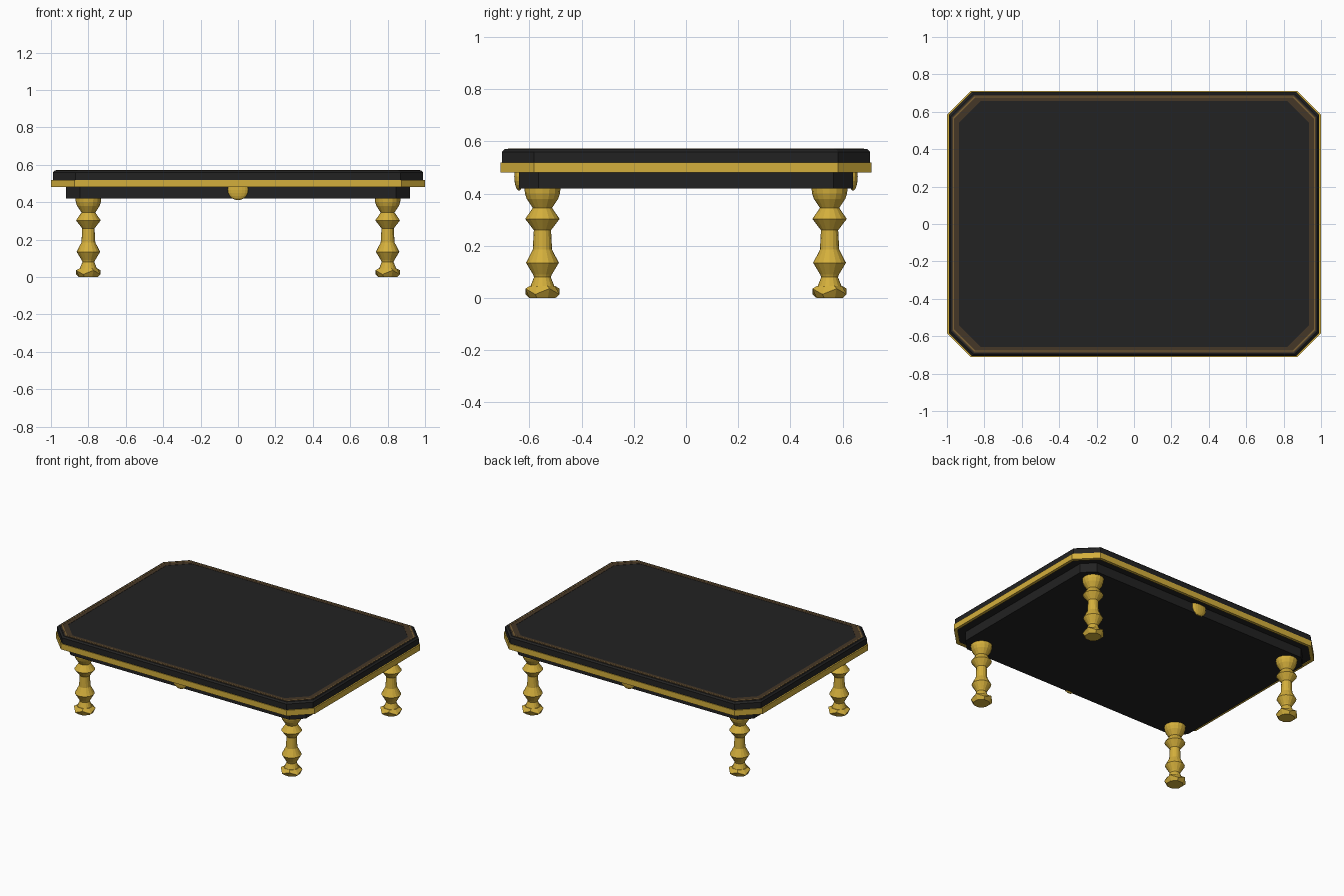
import bpy, bmesh, math

if "Cube" in bpy.data.objects:
    bpy.data.objects.remove(bpy.data.objects["Cube"])


def mat(name, rgb):
    m = bpy.data.materials.new(name)
    m.diffuse_color = (*rgb, 1)
    m.use_nodes = True
    m.node_tree.nodes["Principled BSDF"].inputs["Base Color"].default_value = m.diffuse_color
    return m


BLACK = mat("black lacquer", (0.016, 0.016, 0.016))
GOLD = mat("gold", (0.658, 0.429, 0.045))
BROWN = mat("dark brown inlay", (0.06, 0.038, 0.02))
BRONZE = mat("bronze line", (0.2, 0.12, 0.035))


def octagon(hx, hy, c):
    return [(hx, c - hy), (hx, hy - c), (hx - c, hy), (c - hx, hy),
            (-hx, hy - c), (-hx, c - hy), (c - hx, -hy), (hx - c, -hy)]


def loft(name, loops, material, closed=False):
    """Join matching loops of points; cap the ends, or wrap round if closed."""
    bm = bmesh.new()
    rings = [[bm.verts.new(p) for p in lp] for lp in loops]
    n = len(rings[0])
    pairs = list(zip(rings, rings[1:]))
    if closed:
        pairs.append((rings[-1], rings[0]))
    else:
        bm.faces.new(rings[0][::-1])
        bm.faces.new(rings[-1])
    for a, b in pairs:
        for i in range(n):
            j = (i + 1) % n
            bm.faces.new((a[i], a[j], b[j], b[i]))
    bmesh.ops.recalc_face_normals(bm, faces=bm.faces)
    me = bpy.data.meshes.new(name)
    bm.to_mesh(me)
    bm.free()
    me.materials.append(material)
    ob = bpy.data.objects.new(name, me)
    bpy.context.collection.objects.link(ob)
    return ob


def oct_loft(name, sections, material, closed=False):
    loops = [[(x, y, z) for x, y in octagon(hx, hy, c)] for hx, hy, c, z in sections]
    return loft(name, loops, material, closed)


# Tabletop, gold edging and apron
oct_loft("tabletop", [(.985, .7, .12, .485), (.99, .705, .122, .49), (.99, .705, .122, .56),
                      (.98, .695, .12, .57)], BLACK)
oct_loft("edge_band", [(1, .71, .127, .48), (1, .71, .127, .52),
                       (.98, .69, .12, .52), (.98, .69, .12, .48)], GOLD, True)
oct_loft("apron", [(.92, .64, .075, .42), (.92, .64, .075, .5)], BLACK)


# Painted border on the top
def border(name, outer, inner, z, material):
    oct_loft(name, [(*outer, .5695), (*outer, z), (*inner, z), (*inner, .5695)],
             material, True)


border("border_inlay", (.972, .69, .118), (.935, .657, .115), .5715, BROWN)
border("border_line", (.969, .681, .115), (.963, .676, .114), .5725, BRONZE)

# Turned legs with faceted feet
PROFILE = [(.03, .03), (.046, .045), (.032, .08), (.036, .09), (.063, .135), (.037, .185),
           (.033, .26), (.066, .303), (.037, .345), (.06, .38), (.067, .4), (.07, .43)]


def circle(x, y, r, z, n, wave=0, turn=0.0):
    return [(x + r * math.cos(2 * math.pi * i / n + turn),
             y + r * math.sin(2 * math.pi * i / n + turn),
             z + wave * (-1) ** i) for i in range(n)]


for sx, side in ((-1, "left"), (1, "right")):
    for sy, end in ((-1, "front"), (1, "back")):
        x, y = sx * .8, sy * .55
        leg = loft(f"{end}_{side}_leg", [circle(x, y, r, z, 16) for r, z in PROFILE], GOLD)
        loft(f"{end}_{side}_foot",
             [circle(x, y, .054, 0, 8, 0, .39), circle(x, y, .071, .025, 8, .011, .39),
              circle(x, y, .052, .046, 8, 0, .39)], GOLD)

# Rounded medallions on the front and back of the apron
for sy, end in ((-1, "front"), (1, "back")):
    bpy.ops.mesh.primitive_uv_sphere_add(segments=16, ring_count=10, radius=1,
                                         location=(0, sy * .64, .466))
    ob = bpy.context.object
    ob.name = f"{end}_medallion"
    ob.scale = (.055, .018, .055)
    ob.data.materials.append(GOLD)
